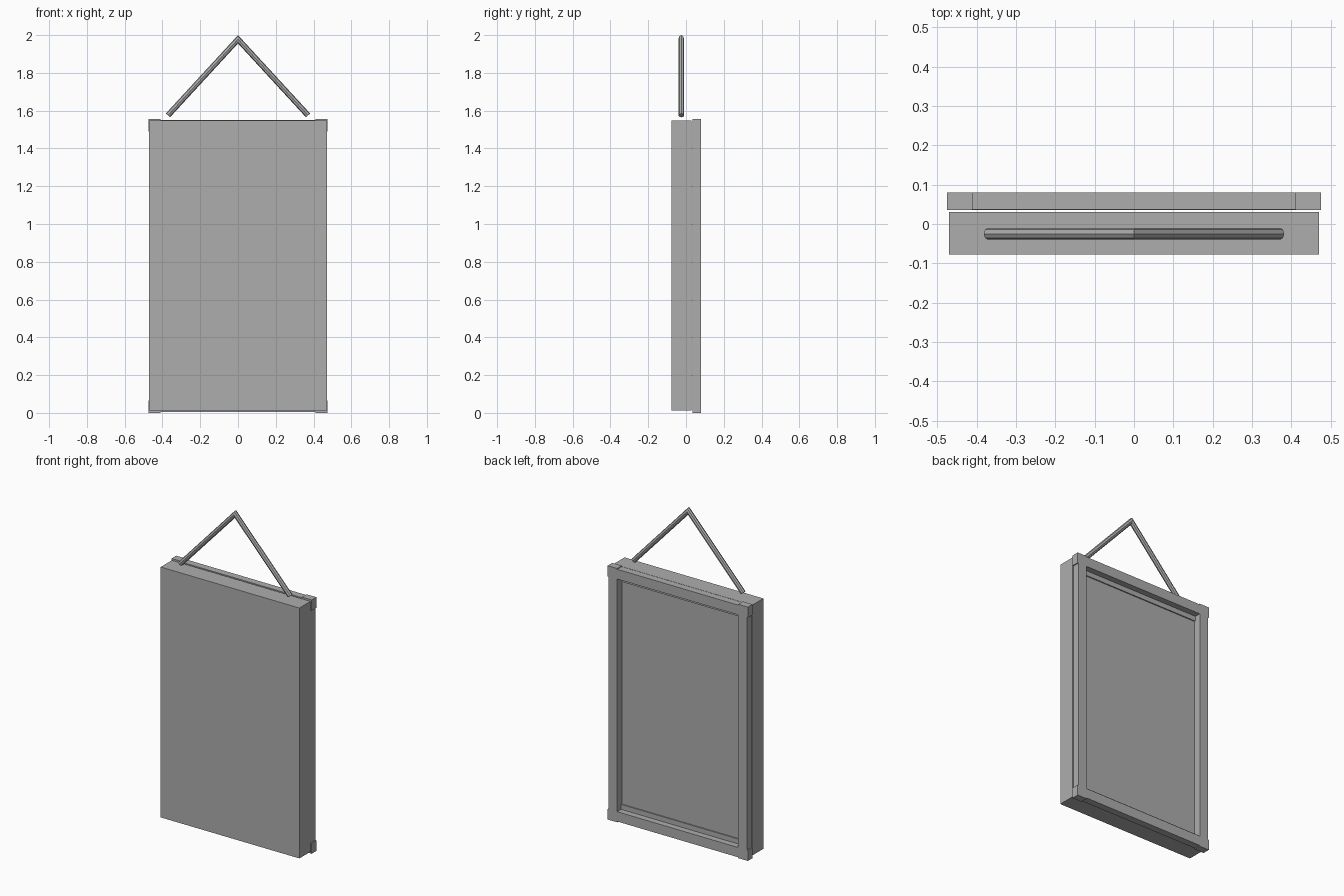
import bpy
import bmesh
import math
from mathutils import Vector

cube = bpy.data.objects.get("Cube")
if cube:
    bpy.data.objects.remove(cube, do_unlink=True)

grey = bpy.data.materials.new("plain grey")
grey.use_nodes = True
COLOUR = (0.42, 0.42, 0.42, 1)
grey.diffuse_color = COLOUR
grey.node_tree.nodes["Principled BSDF"].inputs["Base Color"].default_value = COLOUR


def add_object(name, bm):
    bmesh.ops.recalc_face_normals(bm, faces=bm.faces)
    mesh = bpy.data.meshes.new(name)
    bm.to_mesh(mesh)
    bm.free()
    mesh.materials.append(grey)
    obj = bpy.data.objects.new(name, mesh)
    bpy.context.collection.objects.link(obj)
    return obj


def box(name, x, y, z):
    """Box from (min, max) pairs along each axis."""
    bm = bmesh.new()
    bmesh.ops.create_cube(bm, size=1)
    for v in bm.verts:
        v.co = [lo + (c + 0.5) * (hi - lo) for c, (lo, hi) in zip(v.co, (x, y, z))]
    return add_object(name, bm)


HALF, TOP = 0.475, 1.555    # outer size of the frame
CORNER = 0.065
INSET = 0.007               # rails sit slightly inside the corners
INNER = HALF - CORNER

# Thick board
box("board", (-0.47, 0.47), (-0.077, 0.03), (0.013, 1.547))

# Back frame: corner blocks, side rails, cross rails and thin inner lips
for side, s in (("left", 1), ("right", -1)):
    def span(a, b):
        return tuple(sorted((s * a, s * b)))

    box(side + "_rail", span(INNER, HALF - INSET), (0.035, 0.08),
        (CORNER, TOP - CORNER))
    for level, z in (("bottom", 0), ("top", TOP - CORNER)):
        box(f"{level}_{side}_corner", span(INNER, HALF), (0.035, 0.08),
            (z, z + CORNER))

for level, flip in (("bottom", False), ("top", True)):
    def height(a, b):
        return (TOP - b, TOP - a) if flip else (a, b)

    box(level + "_rail", (-INNER, INNER), (0.037, 0.08), height(0.005, CORNER))
    box(level + "_lip", (-INNER, INNER), (0.035, 0.042),
        height(CORNER, CORNER + 0.03))


# Hanging cord: two octagonal rods mitred at the peak
def cord(name, side, radius=0.015, sides=8):
    low = Vector((side * 0.371, -0.025, 1.575))
    peak = Vector((0, -0.025, 1.978))
    along = (peak - low).normalized()
    across = Vector((0, 1, 0))
    normal = along.cross(across)
    bm = bmesh.new()
    start, end = [], []
    for i in range(sides):
        a = math.tau * i / sides
        p = low + radius * (math.cos(a) * across + math.sin(a) * normal)
        start.append(bm.verts.new(p))
        end.append(bm.verts.new(p - along * (p.x / along.x)))
    bm.faces.new(start)
    bm.faces.new(end)
    for i in range(sides):
        j = (i + 1) % sides
        bm.faces.new((start[i], start[j], end[j], end[i]))
    add_object(name, bm)


cord("left_cord", 1)
cord("right_cord", -1)
